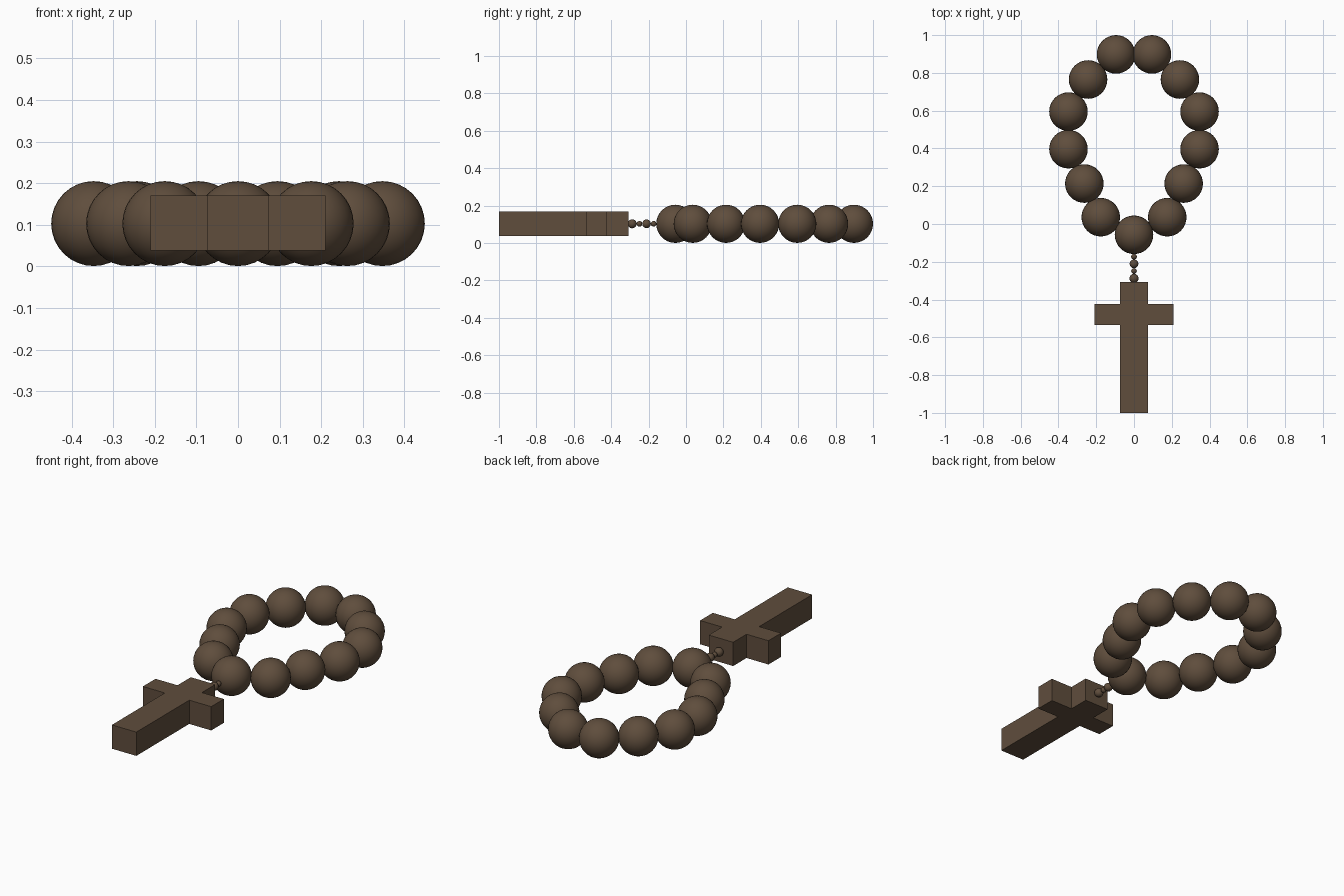
import bpy, bmesh

if "Cube" in bpy.data.objects:
    bpy.data.objects.remove(bpy.data.objects["Cube"])

wood = bpy.data.materials.new("dark_wood")
wood.diffuse_color = (0.115, 0.075, 0.046, 1)
wood.use_nodes = True
wood.node_tree.nodes["Principled BSDF"].inputs["Base Color"].default_value = wood.diffuse_color

Z = 0.103  # height of the string's centre line


def add_object(name, bm, smooth):
    mesh = bpy.data.meshes.new(name)
    bmesh.ops.recalc_face_normals(bm, faces=bm.faces)
    for f in bm.faces:
        f.smooth = smooth
    bm.to_mesh(mesh)
    bm.free()
    mesh.materials.append(wood)
    obj = bpy.data.objects.new(name, mesh)
    bpy.context.collection.objects.link(obj)
    return obj


def bead(name, x, y, r):
    bm = bmesh.new()
    bmesh.ops.create_uvsphere(bm, u_segments=32, v_segments=16, radius=r)
    add_object(name, bm, True).location = (x, y, Z)


# Loop of large beads: bottom bead, then mirrored pairs
bead("bottom_bead", 0, -0.057, 0.102)
pairs = [(0.176, 0.036), (0.263, 0.214), (0.347, 0.396),
         (0.347, 0.595), (0.243, 0.765), (0.095, 0.898)]
for i, (x, y) in enumerate(pairs, 1):
    bead(f"loop_bead_right_{i}", x, y, 0.102)
    bead(f"loop_bead_left_{i}", -x, y, 0.102)

# Small connecting beads
for i, (y, r) in enumerate([(-0.173, 0.015), (-0.211, 0.023),
                            (-0.249, 0.015), (-0.288, 0.024)], 1):
    bead(f"link_bead_{i}", 0, y, r)

# Cross: half outline mirrored, then extruded upwards
half = [(0.075, -1.0), (0.075, -0.535), (0.21, -0.535),
        (0.21, -0.424), (0.075, -0.424), (0.075, -0.307)]
outline = half + [(-x, y) for x, y in reversed(half)]
bm = bmesh.new()
face = bm.faces.new([bm.verts.new((x, y, 0.038)) for x, y in outline])
ext = bmesh.ops.extrude_face_region(bm, geom=[face])
top = [v for v in ext["geom"] if isinstance(v, bmesh.types.BMVert)]
bmesh.ops.translate(bm, verts=top, vec=(0, 0, 0.132))
add_object("cross", bm, False)
